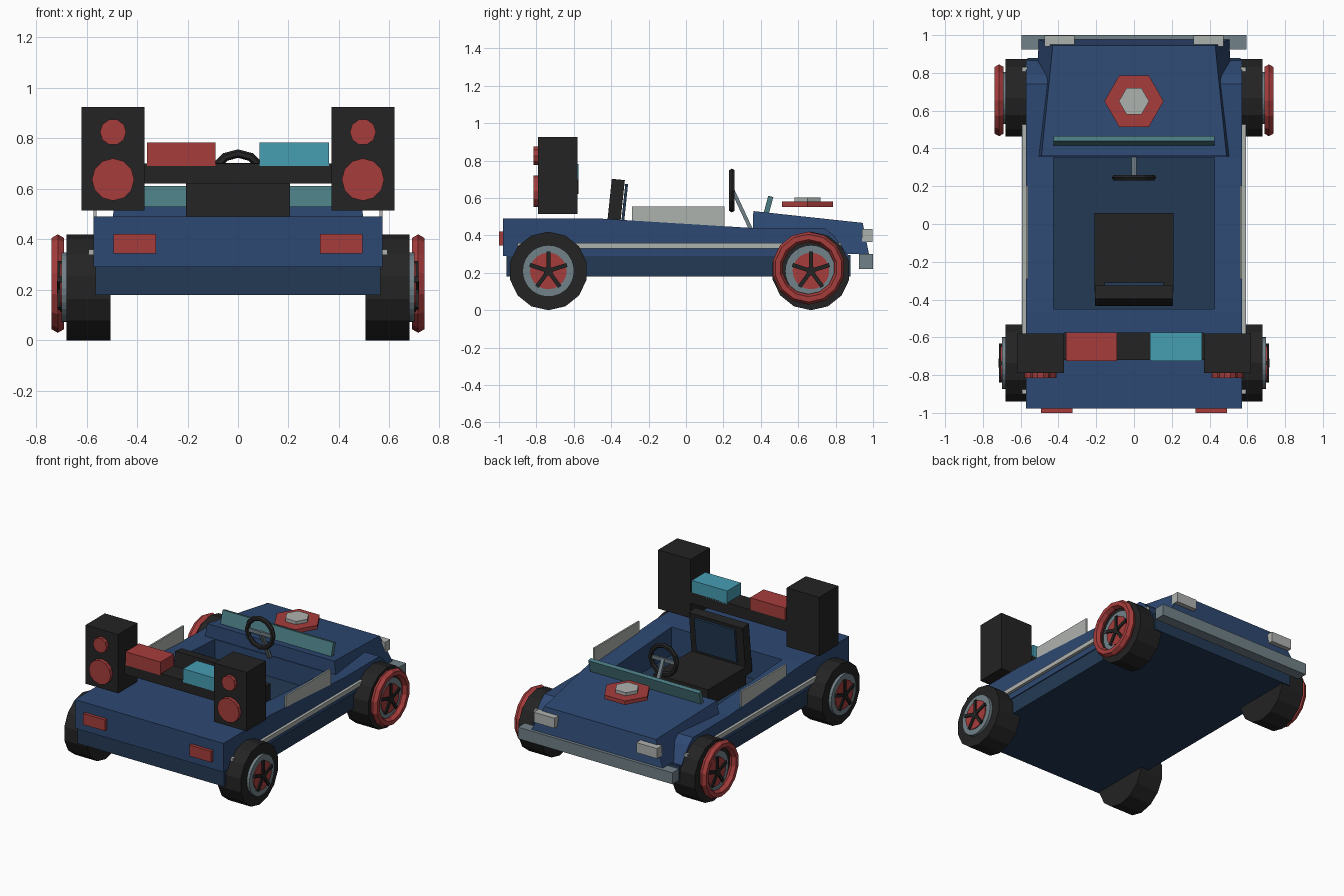
import bpy, bmesh, math
from mathutils import Matrix, Vector

if "Cube" in bpy.data.objects:
    bpy.data.objects.remove(bpy.data.objects["Cube"])

def mat(name, r, g, b):
    m = bpy.data.materials.new(name)
    m.diffuse_color = (r, g, b, 1)
    m.use_nodes = True
    m.node_tree.nodes["Principled BSDF"].inputs["Base Color"].default_value = m.diffuse_color
    return m

BLUE = mat("body blue", .027, .066, .17)
NAVY = mat("dark navy", .017, .042, .09)
BLACK = mat("black", .017, .017, .017)
RED = mat("red", .38, .046, .045)
GREY = mat("blue grey", .165, .22, .245)
WHITE = mat("light grey", .42, .445, .425)
CYAN = mat("cyan", .062, .34, .45)
TEAL = mat("glass teal", .07, .2, .225)

def finish(bm, name, m):
    bmesh.ops.recalc_face_normals(bm, faces=bm.faces)
    me = bpy.data.meshes.new(name)
    bm.to_mesh(me)
    bm.free()
    me.materials.append(m)
    o = bpy.data.objects.new(name, me)
    bpy.context.collection.objects.link(o)
    return o

def box(name, m, x, y, z, tilt=0, spin=None):
    """Box from (min, max) ranges; tilt turns it about its centre's x axis."""
    c = Vector([sum(r) / 2 for r in (x, y, z)])
    d = [r[1] - r[0] for r in (x, y, z)]
    bm = bmesh.new()
    bmesh.ops.create_cube(bm, size=1, matrix=Matrix.Translation(c)
                          @ Matrix.Rotation(math.radians(tilt), 4, 'X')
                          @ Matrix.Diagonal((*d, 1)))
    return finish(bm, name, m)

def prism(name, m, pts, axis, a, b):
    """Extrude a 2D outline along an axis from a to b."""
    def place(p, h):
        return {'x': (h, *p), 'y': (p[0], h, p[1]), 'z': (*p, h)}[axis]
    bm = bmesh.new()
    lo = [bm.verts.new(place(p, a)) for p in pts]
    hi = [bm.verts.new(place(p, b)) for p in pts]
    n = len(pts)
    bm.faces.new(lo)
    bm.faces.new(hi)
    for i in range(n):
        bm.faces.new((lo[i], lo[(i + 1) % n], hi[(i + 1) % n], hi[i]))
    return finish(bm, name, m)

def ngon(cx, cy, r, n, start=0):
    return [(cx + r * math.cos(start + i * math.tau / n),
             cy + r * math.sin(start + i * math.tau / n)) for i in range(n)]

def ring(name, m, loc, R, r, n, k, rot):
    bpy.ops.mesh.primitive_torus_add(location=loc, rotation=rot, major_radius=R,
                                     minor_radius=r, major_segments=n, minor_segments=k)
    o = bpy.context.object
    o.name = name
    o.data.materials.append(m)
    return o

# Chassis tub, its top is the cabin floor
box("chassis", NAVY, (-.565, .565), (-.96, .88), (.18, .295))

# Body with cabin opening
body = prism("body", BLUE, [(-.978, .29), (-.978, .49), (-.46, .49), (.35, .44),
                            (.74, .44), (.79, .40), (.87, .29)], 'x', -.572, .572)
cutter = box("cabin_cutter", BLUE, (-.425, .425), (-.45, .352), (.2, .7))
cutter.hide_render = True
mod = body.modifiers.new("cabin", 'BOOLEAN')
mod.operation = 'DIFFERENCE'
mod.object = cutter
bpy.context.view_layer.objects.active = body
bpy.ops.object.modifier_apply(modifier=mod.name)
bpy.data.objects.remove(cutter)

# Hood: tapered wedge
bm = bmesh.new()
hood = [(x * s, y, z) for x, y, z in ((.525, .352, .30), (.505, .978, .30),
                                      (.43, .945, .467), (.49, .36, .53)) for s in (-1, 1)]
v = [bm.verts.new(p) for p in hood]
for f in ((0, 1, 3, 2), (4, 5, 7, 6), (0, 2, 4, 6), (1, 3, 5, 7), (2, 3, 5, 4), (0, 1, 7, 6)):
    bm.faces.new([v[i] for i in f])
finish(bm, "hood", BLUE)

# Hood ornament
prism("ornament_base", RED, ngon(0, .65, .157, 6), 'z', .553, .58)
prism("ornament_cap", WHITE, ngon(0, .65, .08, 6), 'z', .58, .602)

# Bumper and windscreen
box("bumper", GREY, (-.595, .595), (.925, 1.0), (.22, .30))
box("windscreen", TEAL, (-.427, .427), (.427, .455), (.515, .61), -15)

# Seat
box("seat_cushion", BLACK, (-.21, .21), (-.36, .057), (.295, .415))
box("seat_back", BLACK, (-.207, .207), (-.415, -.345), (.35, .70), -6)
box("seat_back_panel", NAVY, (-.155, .155), (-.337, -.322), (.44, .675), -6)

# Steering wheel and column
ring("steering_wheel", BLACK, (0, .245, .64), .10, .017, 12, 6, (math.pi / 2, 0, 0))
box("steering_spoke", GREY, (-.09, .09), (.238, .252), (.628, .652))
box("steering_column", GREY, (-.012, .012), (.287, .307), (.42, .66), 25)

# Rear bar with two coloured boxes
box("rear_bar", BLACK, (-.37, .37), (-.72, -.575), (.622, .70))
box("red_box", RED, (-.36, -.09), (-.725, -.575), (.69, .783))
box("cyan_box", CYAN, (.085, .36), (-.725, -.575), (.69, .783))

def wheel(s, y, label):
    z = .21
    def disc(name, m, r, n, a, b):
        return prism(f"{label}_{name}", m, ngon(y, z, r, n, -math.pi / 2), 'x', s * a, s * b)
    disc("tyre", BLACK, .21, 14, .505, .68)
    disc("rim", GREY, .138, 28, .67, .70)
    disc("hub_disc", RED, .098, 20, .69, .706)
    disc("hub_cap", BLACK, .025, 10, .70, .717)
    # five spokes
    for i in range(5):
        a = math.tau * i / 5
        o = box(f"{label}_spoke", BLACK, sorted((s * .70, s * .715)), (-.011, .011), (0, .104))
        o.rotation_euler.x = a
        o.location = (0, y, z)
        # box is centred on its own mesh, so shift the mesh to pivot on the hub

for s, side in ((-1, "left"), (1, "right")):
    wheel(s, -.736, f"{side}_rear_wheel")
    wheel(s, .668, f"{side}_front_wheel")
    # red trim ring on front wheels
    ring(f"{side}_wheel_trim", RED, (s * .714, .655, .225), .167, .028, 14, 6,
         (0, math.pi / 2, 0))
    # speaker cabinet and cones
    box(f"{side}_speaker", BLACK, sorted((s * .37, s * .62)), (-.79, -.58), (.515, .925))
    prism(f"{side}_small_cone", RED, ngon(s * .495, .825, .052, 10), 'y', -.815, -.785)
    prism(f"{side}_large_cone", RED, ngon(s * .495, .637, .084, 12), 'y', -.815, -.785)
    # lamps
    box(f"{side}_tail_lamp", RED, sorted((s * .325, s * .493)), (-1.0, -.97), (.345, .422))
    box(f"{side}_headlamp", WHITE, sorted((s * .315, s * .475)), (.94, .997), (.365, .435))
    # side stripe and door window
    box(f"{side}_stripe", WHITE, sorted((s * .565, s * .592)), (-.90, .83), (.33, .36))
    box(f"{side}_door_window", WHITE, sorted((s * .56, s * .572)), (-.29, .205), (.42, .555))
